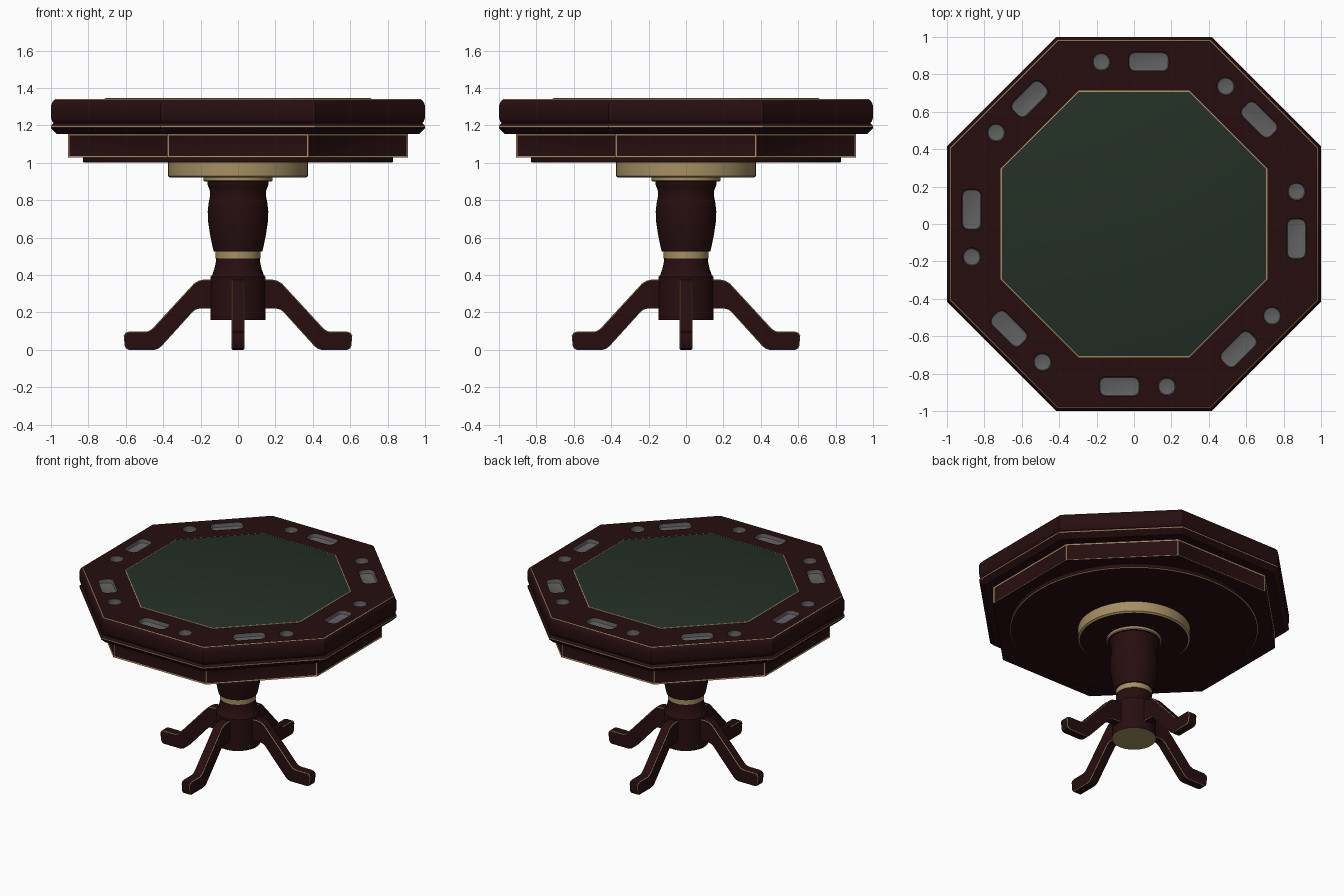
import bpy, bmesh, math
from mathutils import Matrix

if "Cube" in bpy.data.objects:
    bpy.data.objects.remove(bpy.data.objects["Cube"])

def material(name, rgb):
    m = bpy.data.materials.new(name)
    m.diffuse_color = (*rgb, 1)
    m.use_nodes = True
    m.node_tree.nodes["Principled BSDF"].inputs["Base Color"].default_value = m.diffuse_color
    return m

WOOD, GOLD, FELT, GREY = range(4)
MATS = [material("dark mahogany", (0.0200, 0.0042, 0.0048)),
        material("antique gold", (0.376, 0.275, 0.122)),
        material("green felt", (0.0165, 0.0285, 0.0185)),
        material("grey metal", (0.115, 0.115, 0.115))]

def finish(name, bm, angle=30):
    bmesh.ops.recalc_face_normals(bm, faces=bm.faces)
    me = bpy.data.meshes.new(name)
    bm.to_mesh(me)
    bm.free()
    for m in MATS:
        me.materials.append(m)
    ob = bpy.data.objects.new(name, me)
    bpy.context.collection.objects.link(ob)
    smooth(ob, angle)
    return ob

def smooth(ob, angle=30):
    for p in ob.data.polygons:
        p.use_smooth = True
    ob.data.set_sharp_from_angle(angle=math.radians(angle))

def lathe_bm(profile, segs):
    """Spin (radius, z, material of the next band); 8 sides uses the apothem."""
    bm = bmesh.new()
    k, off = (1 / math.cos(math.pi / 8), math.pi / 8) if segs == 8 else (1, 0)
    rings = []
    for r, z, _ in profile:
        if r == 0:
            rings.append([bm.verts.new((0, 0, z))] * segs)
        else:
            rings.append([bm.verts.new((r * k * math.cos(off + i * math.tau / segs),
                                        r * k * math.sin(off + i * math.tau / segs), z))
                          for i in range(segs)])
    for a, b, p in zip(rings, rings[1:], profile):
        for i in range(segs):
            j = (i + 1) % segs
            f = bm.faces.new(list(dict.fromkeys([a[i], a[j], b[j], b[i]])))
            f.material_index = p[2]
    return bm

def lathe(name, profile, segs=64):
    return finish(name, lathe_bm(profile, segs))

# Octagonal moulded rim with gold pinstripes
rim = lathe("table_rim", [
    (0, 1.155, WOOD), (0.970, 1.155, WOOD), (0.998, 1.182, WOOD),
    (1.0, 1.191, GOLD), (1.0, 1.199, WOOD), (0.985, 1.212, WOOD),
    (0.994, 1.222, WOOD), (1.0, 1.240, WOOD), (1.0, 1.305, WOOD),
    (0.994, 1.322, WOOD), (0.983, 1.336, GOLD), (0.978, 1.340, WOOD),
    (0, 1.340, WOOD)], 8)

# Pocket cutters: one chip tray and one cup well per side
def rounded_rect(w, h, r, n=7):
    pts = []
    for q, (sx, sy) in enumerate([(1, 1), (-1, 1), (-1, -1), (1, -1)]):
        for i in range(n):
            a = (q + i / (n - 1)) * math.pi / 2
            pts.append((sx * (w / 2 - r) + r * math.cos(a),
                        sy * (h / 2 - r) + r * math.sin(a)))
    return pts

def pocket(bm, x, y, w, h, r, depth, turn):
    layers = []
    e = 0.012
    for z, d in ((1.37, 0), (1.34 - depth + e, 0),
                 (1.34 - depth + e * 0.3, e * 0.35), (1.34 - depth, e)):
        layers.append([bm.verts.new(turn @ Matrix.Translation((x + px, y + py, z)).translation)
                       for px, py in rounded_rect(w - 2 * d, h - 2 * d, r - d)])
    n = len(layers[0])
    for a, b in zip(layers, layers[1:]):
        for i in range(n):
            bm.faces.new((a[i], a[(i + 1) % n], b[(i + 1) % n], b[i]))
    bm.faces.new(layers[0])
    bm.faces.new(layers[-1])

bm = bmesh.new()
for i in range(8):
    turn = Matrix.Rotation(i * math.pi / 4, 4, 'Z')
    pocket(bm, 0.078, 0.868, 0.216, 0.104, 0.035, 0.03, turn)
    pocket(bm, -0.175, 0.868, 0.0945, 0.0945, 0.047, 0.05, turn)
bmesh.ops.remove_doubles(bm, verts=bm.verts, dist=0.0001)
for f in bm.faces:
    f.material_index = GREY
cutter = finish("pocket_cutter", bm)
cutter.hide_render = True
mod = rim.modifiers.new("pockets", 'BOOLEAN')
mod.operation, mod.solver, mod.object = 'DIFFERENCE', 'EXACT', cutter
bpy.context.view_layer.objects.active = rim
bpy.ops.object.modifier_apply(modifier=mod.name)
bpy.data.objects.remove(cutter)
smooth(rim)

# Felt playing surface with its thin gold border
lathe("felt_surface", [(0, 1.335, GOLD), (0.713, 1.335, GOLD), (0.713, 1.343, GOLD),
                       (0.707, 1.345, FELT), (0, 1.345, FELT)], 8)

# Apron: octagon whose side faces are inset into gold-framed panels
bm = lathe_bm([(0, 1.028, WOOD), (0.91, 1.028, GOLD), (0.91, 1.153, WOOD),
               (0, 1.153, WOOD)], 8)
sides = [f for f in bm.faces if f.material_index == GOLD]
bmesh.ops.recalc_face_normals(bm, faces=bm.faces)
bmesh.ops.inset_individual(bm, faces=sides, thickness=0.011, depth=-0.004)
for f in sides:
    f.material_index = WOOD
finish("apron", bm)

# Round underside plates
lathe("under_plate", [(0, 1.0, WOOD), (0.822, 1.0, GOLD), (0.828, 1.004, WOOD),
                      (0.828, 1.035, WOOD), (0, 1.035, WOOD)], 96)
lathe("mounting_disc", [(0, 0.92, WOOD), (0.362, 0.92, GOLD), (0.374, 0.928, GOLD),
                        (0.374, 1.005, GOLD), (0, 1.005, GOLD)])
lathe("column_collar", [(0, 0.90, WOOD), (0.178, 0.90, GOLD), (0.184, 0.904, GOLD),
                        (0.184, 0.925, GOLD), (0, 0.925, GOLD)])

# Turned pedestal
lathe("pedestal_column", [
    (0, 0.525, WOOD), (0.130, 0.525, WOOD), (0.138, 0.56, WOOD), (0.150, 0.62, WOOD),
    (0.159, 0.68, WOOD), (0.162, 0.74, WOOD), (0.157, 0.785, WOOD), (0.149, 0.825, WOOD),
    (0.150, 0.85, WOOD), (0.158, 0.872, WOOD), (0.164, 0.885, WOOD),
    (0.164, 0.905, WOOD), (0, 0.905, WOOD)], 48)
lathe("pedestal_gold_ring", [(0, 0.487, GOLD), (0.120, 0.487, GOLD),
                             (0.120, 0.53, GOLD), (0, 0.53, GOLD)], 48)
lathe("pedestal_base", [
    (0, 0.16, GOLD), (0.148, 0.16, WOOD), (0.148, 0.39, WOOD), (0.138, 0.40, WOOD),
    (0.127, 0.43, WOOD), (0.119, 0.465, WOOD), (0.116, 0.49, WOOD), (0, 0.49, WOOD)], 48)

# Four splayed legs with gold-beaded edges
LEG = [(0.10, 0.375), (0.185, 0.375), (0.212, 0.369), (0.237, 0.353), (0.450, 0.122),
       (0.468, 0.105), (0.490, 0.097), (0.585, 0.097), (0.603, 0.090), (0.611, 0.075),
       (0.606, 0.020), (0.598, 0.006), (0.585, 0.0), (0.445, 0.0), (0.425, 0.006),
       (0.408, 0.020), (0.240, 0.205), (0.225, 0.215), (0.205, 0.220), (0.10, 0.220)]
for i, side in enumerate(("right", "back", "left", "front")):
    bm = bmesh.new()
    a, b = ([bm.verts.new((x, y, z)) for x, z in LEG] for y in (-0.034, 0.034))
    caps = [bm.faces.new(a), bm.faces.new(b)]
    for j in range(len(LEG)):
        k = (j + 1) % len(LEG)
        bm.faces.new((a[j], a[k], b[k], b[j]))
    bmesh.ops.recalc_face_normals(bm, faces=bm.faces)
    bmesh.ops.bevel(bm, geom=[e for f in caps for e in f.edges], offset=0.005,
                    segments=1, affect='EDGES', material=GOLD)
    bm.transform(Matrix.Rotation(i * math.pi / 2, 4, 'Z'))
    finish(side + "_leg", bm, 35)
